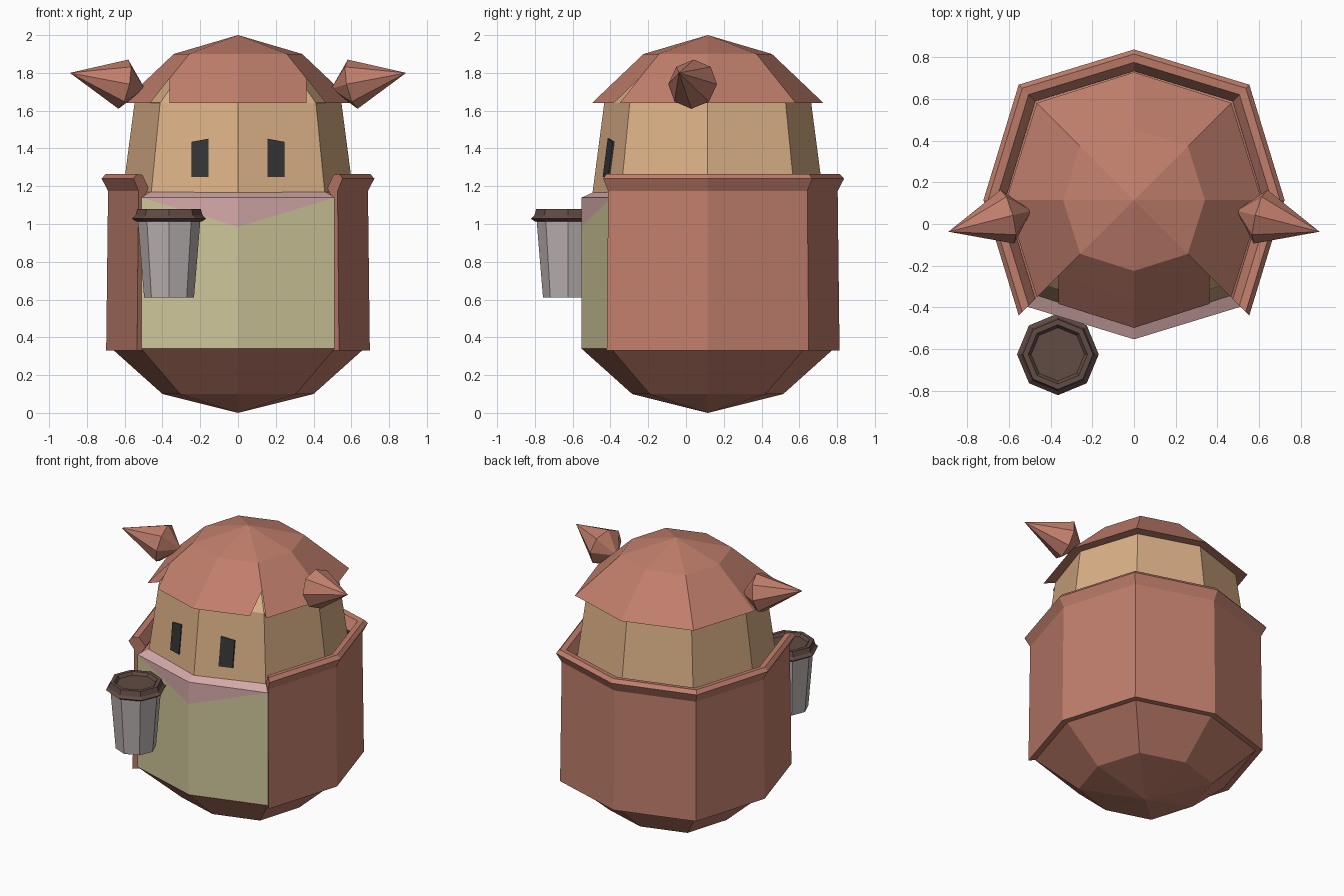
import bpy, bmesh
from mathutils import Vector, Matrix

if "Cube" in bpy.data.objects:
    bpy.data.objects.remove(bpy.data.objects["Cube"])

CY = 0.115  # y of the body axis


def mat(name, rgb):
    m = bpy.data.materials.new(name)
    m.diffuse_color = (*rgb, 1)
    m.use_nodes = True
    m.node_tree.nodes["Principled BSDF"].inputs["Base Color"].default_value = m.diffuse_color
    return m


BROWN = mat("red_brown", (0.53, 0.21, 0.15))
TAN = mat("tan", (0.70, 0.43, 0.24))
CREAM = mat("cream", (0.62, 0.56, 0.32))
PINK = mat("pink", (0.67, 0.40, 0.40))
DARK = mat("near_black", (0.035, 0.035, 0.035))
LID = mat("lid_brown", (0.12, 0.07, 0.058))
CUP = mat("cup_grey", (0.50, 0.44, 0.44))


def finish(bm, name, *mats):
    bmesh.ops.recalc_face_normals(bm, faces=bm.faces[:])
    me = bpy.data.meshes.new(name)
    bm.to_mesh(me)
    bm.free()
    for m in mats:
        me.materials.append(m)
    ob = bpy.data.objects.new(name, me)
    bpy.context.collection.objects.link(ob)
    return ob


def loft(profile, k=0.7071, center=(0, 0)):
    """Eight-sided rings from (radius, z) pairs; k places the diagonal corners."""
    dirs = [(0, -1), (k, -k), (1, 0), (k, k), (0, 1), (-k, k), (-1, 0), (-k, -k)]
    bm = bmesh.new()
    rings = []
    for r, z in profile:
        if r == 0:
            rings.append([bm.verts.new((*center, z))] * 8)
        else:
            rings.append([bm.verts.new((center[0] + r * x, center[1] + r * y, z)) for x, y in dirs])
    for a, b in zip(rings, rings[1:]):
        for i in range(8):
            j = (i + 1) % 8
            bm.faces.new(list(dict.fromkeys((a[i], a[j], b[j], b[i]))))
    return bm, rings


# body: rounded base, cream front and pink neckline
bm, _ = loft([(0, 0), (0.40, 0.10), (0.668, 0.34), (0.668, 1.14), (0.60, 1.17)], 0.766, (0, CY))
bmesh.ops.recalc_face_normals(bm, faces=bm.faces[:])
front = [f for f in bm.faces if f.normal.y < -0.5 and abs(f.normal.z) < 0.1]
geom = front + list({e for f in front for e in f.edges}) + list({v for f in front for v in f.verts})
co = Vector((0, CY - 0.668, 0.985))
no = Vector((0, -0.155, 0.157))
bmesh.ops.bisect_plane(bm, geom=geom, plane_co=co, plane_no=no, dist=0.002)
bm.normal_update()
for f in bm.faces:
    c = f.calc_center_median()
    if c.y < -0.3 and c.z > 0.34:
        f.material_index = 2 if c.z > 1.14 or (c - co).dot(no) > 0 else 1
finish(bm, "body", BROWN, CREAM, PINK)

# head
bm, _ = loft([(0.61, 1.165), (0.548, 1.64), (0.42, 1.78), (0, 1.8)], 0.753, (0, CY))
finish(bm, "head", TAN)

# hair cap: flared rim, with a notch at both sides of the fringe
bm, rings = loft([(0, 2.0), (0.34, 1.90), (0.477, 1.77), (0.613, 1.64), (0.54, 1.642)], 0.76, (0, CY))
mid, low, inner = rings[2:]
bmesh.ops.delete(bm, geom=[f for f in bm.faces if low[0] in f.verts
                           and f.calc_center_median().y < -0.2], context='FACES_ONLY')
for i, s in ((1, 1), (7, -1)):
    corner = bm.verts.new((s * 0.362, -0.383, 1.64))
    bm.faces.new((mid[0], mid[i], corner, low[0]))
finish(bm, "hair", BROWN)

# coat: flared collar profile swept round the back, open at the front
bm, rings = loft([(0.698, 0.33), (0.688, 1.175), (0.722, 1.24), (0.70, 1.265),
                  (0.66, 1.26), (0.618, 1.19), (0.655, 1.13), (0.655, 0.33), (0.698, 0.33)], 0.766, (0, CY))
bmesh.ops.delete(bm, geom=[r[0] for r in rings], context='VERTS')
for i in (1, 7):
    bm.faces.new([r[i] for r in rings[:-1]])
bmesh.ops.remove_doubles(bm, verts=bm.verts[:], dist=0.0005)
finish(bm, "coat", BROWN)

# pointed ears
for s, side in ((1, "right"), (-1, "left")):
    bm, _ = loft([(0, -0.12), (0.133, 0), (0, 0.298)])
    axis = Vector((s * 0.283, -0.072, 0.06))
    rot = axis.to_track_quat('Z', 'Y').to_matrix().to_4x4()
    bm.transform(Matrix.Translation((s * 0.607, 0.035, 1.74)) @ rot)
    finish(bm, side + "_ear", BROWN)


# eyes: thin plates lying on the slanted front faces of the head
def face_y(x, z):
    r = 0.61 - 0.062 * (z - 1.165) / 0.475
    return CY - r + abs(x) * (1 - 0.753) / 0.753


for s, side in ((1, "right"), (-1, "left")):
    bm = bmesh.new()
    back, fore = [[bm.verts.new((s * x, face_y(x, z) - d, z)) for x, z in
                   ((0.155, 1.25), (0.245, 1.25), (0.245, 1.435), (0.155, 1.452))]
                  for d in (-0.001, 0.008)]
    bm.faces.new(back)
    bm.faces.new(fore)
    for i in range(4):
        j = (i + 1) % 4
        bm.faces.new((back[i], back[j], fore[j], fore[i]))
    finish(bm, side + "_eye", DARK)

# takeaway cup and lid
AT = (-0.365, -0.625)
bm, _ = loft([(0, 0.61), (0.132, 0.61), (0.166, 1.02), (0, 1.02)], center=AT)
finish(bm, "cup", CUP)
bm, _ = loft([(0, 1.012), (0.172, 1.012), (0.196, 1.028), (0.178, 1.045), (0.168, 1.08),
              (0.142, 1.08), (0.128, 1.06), (0, 1.06)], center=AT)
finish(bm, "cup_lid", LID)
